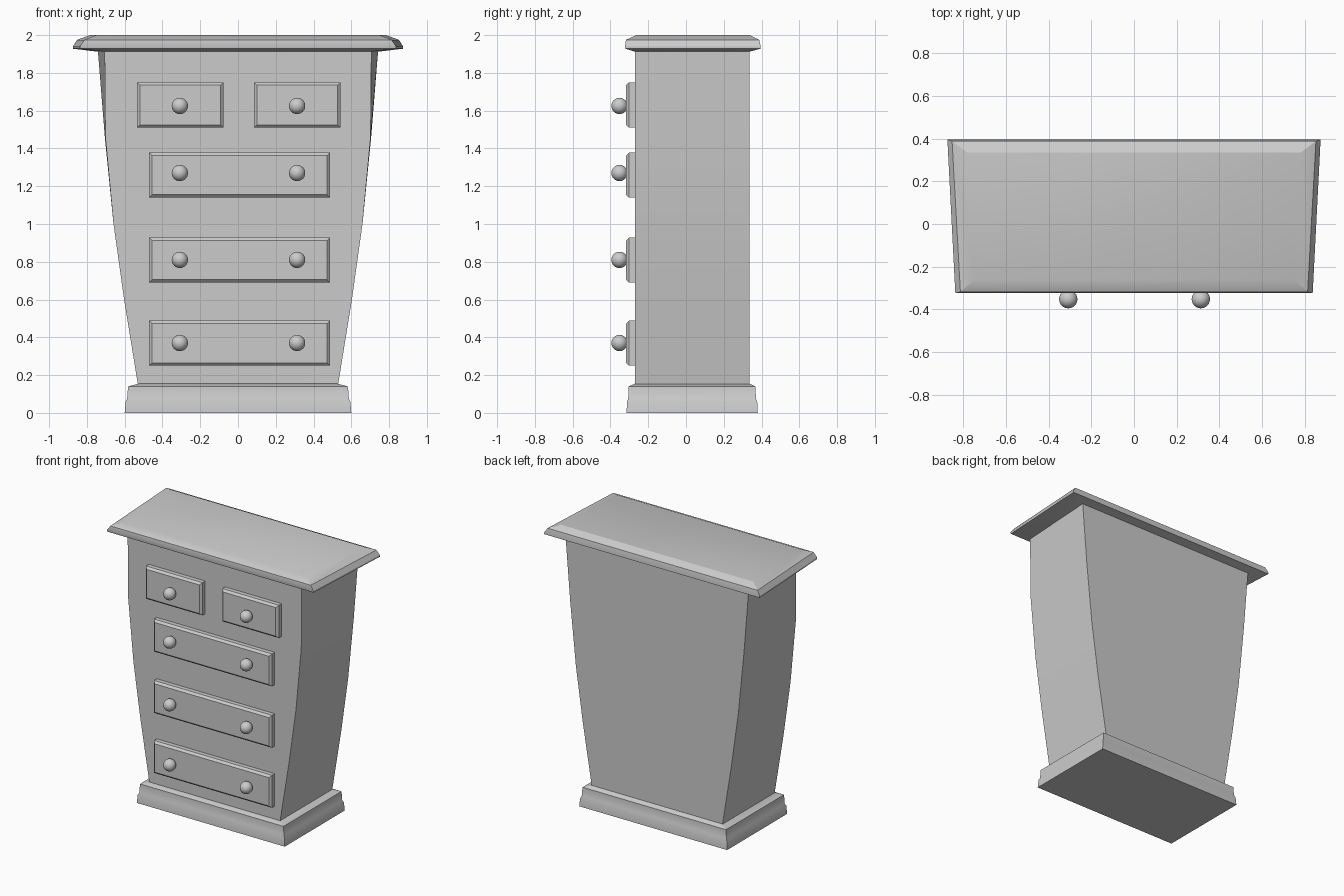
import bpy, bmesh

if "Cube" in bpy.data.objects:
    bpy.data.objects.remove(bpy.data.objects["Cube"])


def finish(bm, name):
    bmesh.ops.recalc_face_normals(bm, faces=bm.faces[:])
    mesh = bpy.data.meshes.new(name)
    bm.to_mesh(mesh)
    bm.free()
    ob = bpy.data.objects.new(name, mesh)
    bpy.context.collection.objects.link(ob)
    bpy.context.view_layer.objects.active = ob
    ob.select_set(True)
    bpy.ops.object.shade_smooth_by_angle(angle=0.42)
    ob.select_set(False)
    return ob


def loft(name, rings):
    """Rings of (z, front half width, back half width, front y, back y)."""
    bm = bmesh.new()
    loops = [[bm.verts.new(p) for p in
              ((-xf, yf, z), (xf, yf, z), (xb, yb, z), (-xb, yb, z))]
             for z, xf, xb, yf, yb in rings]
    for a, b in zip(loops, loops[1:]):
        for i in range(4):
            j = (i + 1) % 4
            bm.faces.new((a[i], a[j], b[j], b[i]))
    bm.faces.new(loops[0][::-1])
    bm.faces.new(loops[-1])
    return finish(bm, name)


def drawer(name, x0, x1, z0, z1):
    """Raised drawer front with a chamfered face."""
    bm = bmesh.new()
    b, yb, ym, yf = 0.015, -0.265, -0.302, -0.317
    loops = []
    for y, d in ((yb, 0), (ym, 0), (yf, b)):
        loops.append([bm.verts.new(p) for p in
                      ((x0 + d, y, z0 + d), (x1 - d, y, z0 + d),
                       (x1 - d, y, z1 - d), (x0 + d, y, z1 - d))])
    for a, c in zip(loops, loops[1:]):
        for i in range(4):
            j = (i + 1) % 4
            bm.faces.new((a[i], a[j], c[j], c[i]))
    bm.faces.new(loops[0][::-1])
    bm.faces.new(loops[-1])
    finish(bm, name)


def knob(name, x, z):
    bm = bmesh.new()
    bmesh.ops.create_uvsphere(bm, u_segments=24, v_segments=16, radius=0.043)
    ob = finish(bm, name)
    ob.location = (x, -0.352, z)


# Stepped plinth, sloping in to the body
loft("plinth", [(0, .60, .60, -.315, .38), (.06, .595, .595, -.312, .377),
                (.075, .587, .587, -.306, .37), (.14, .582, .582, -.304, .368),
                (.155, .525, .525, -.27, .335)])

# Flared body: the back corners spread further near the top
loft("body", [(.15, .53, .53, -.27, .335), (.6, .603, .603, -.27, .335),
              (1.0, .659, .659, -.27, .335), (1.46, .702, .705, -.27, .335),
              (1.92, .706, .742, -.27, .335)])

# Overhanging top with chamfered rim
loft("top_board", [(1.912, .705, .742, -.27, .335), (1.928, .837, .874, -.32, .395),
                   (1.94, .837, .874, -.323, .395), (1.975, .813, .852, -.318, .388),
                   (2.0, .75, .783, -.262, .336)])

# Two small drawers over three wide ones
drawer("small_drawer_left", -.535, -.077, 1.51, 1.75)
drawer("small_drawer_right", .085, .543, 1.51, 1.75)
for i, z in enumerate((.25, .69, 1.14)):
    drawer(f"wide_drawer_{i + 1}", -.47, .487, z, z + .238)

# Round knobs
for i, z in enumerate((.37, .81, 1.27, 1.625)):
    knob(f"knob_left_{i + 1}", -.308, z)
    knob(f"knob_right_{i + 1}", .313, z)
